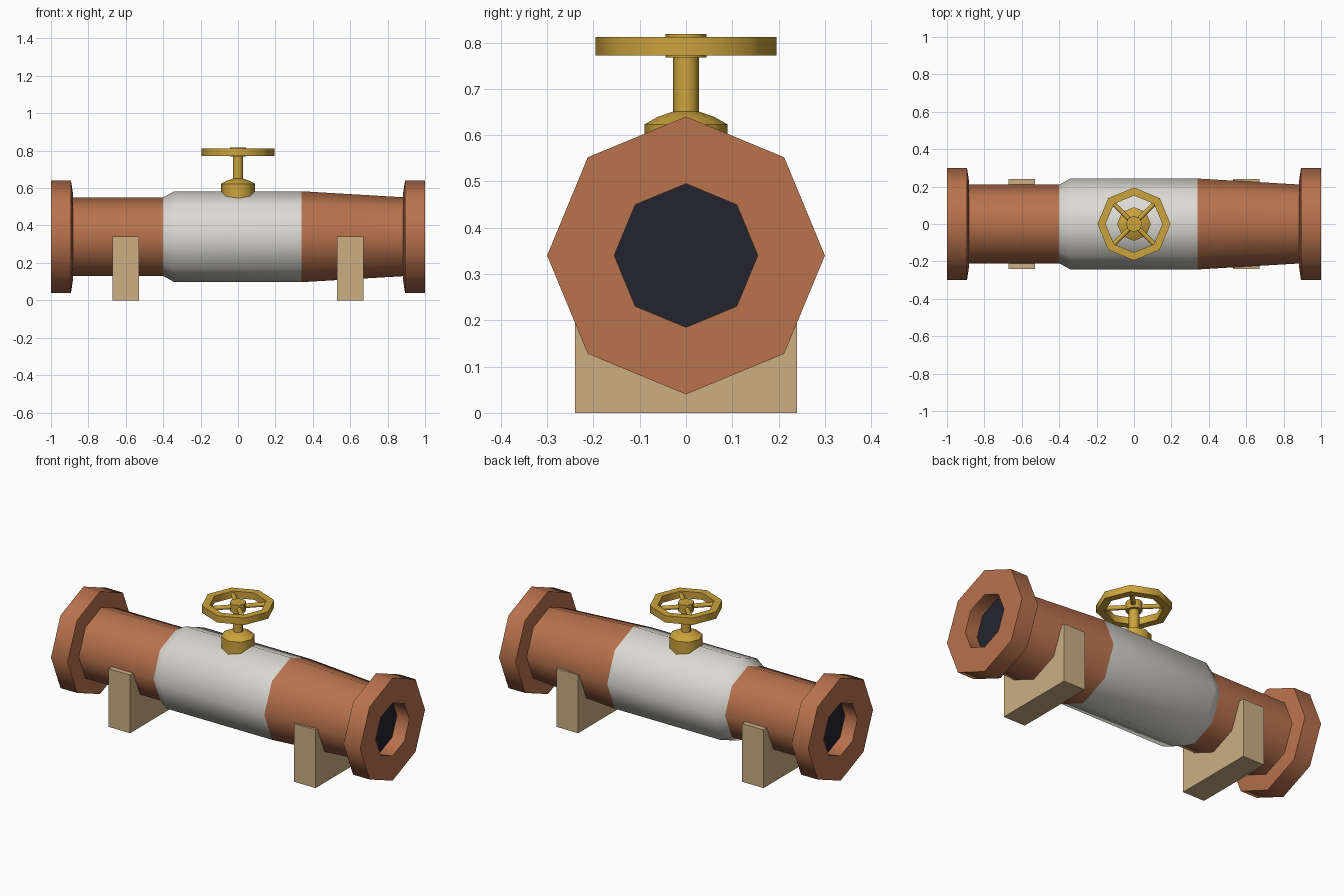
import bpy
import bmesh
from math import radians, sin, cos, pi
from mathutils import Matrix, Vector

cube = bpy.data.objects.get("Cube")
if cube:
    bpy.data.objects.remove(cube)

SIDES = 8
AXIS_Z = 0.34


def material(name, rgb):
    lin = [((c / 255 + 0.055) / 1.055) ** 2.4 for c in rgb] + [1.0]
    mat = bpy.data.materials.new(name)
    mat.use_nodes = True
    mat.diffuse_color = lin
    mat.node_tree.nodes["Principled BSDF"].inputs["Base Color"].default_value = lin
    return mat


copper = material("copper", (184, 114, 77))
white = material("off white", (219, 217, 208))
brass = material("brass", (204, 164, 61))
tan = material("tan", (204, 175, 132))
dark = material("dark bore", (35, 36, 46))


def finish(name, bm, mat):
    bmesh.ops.recalc_face_normals(bm, faces=bm.faces)
    mesh = bpy.data.meshes.new(name)
    bm.to_mesh(mesh)
    bm.free()
    mesh.materials.append(mat)
    mesh.shade_smooth()
    mesh.set_sharp_from_angle(angle=radians(50))
    obj = bpy.data.objects.new(name, mesh)
    bpy.context.collection.objects.link(obj)
    return obj


def lathe(name, profile, mat, along_x=False, closed=False):
    """Spin (position, radius) pairs about z, or about the pipe axis."""
    bm = bmesh.new()
    rings = []
    for h, r in profile:
        ring = []
        for i in range(SIDES):
            a = 2 * pi * i / SIDES
            u, v = r * cos(a), r * sin(a)
            co = (h, u, v + AXIS_Z) if along_x else (u, v, h)
            ring.append(bm.verts.new(co))
        rings.append(ring)
    pairs = list(zip(rings, rings[1:]))
    if closed:
        pairs.append((rings[-1], rings[0]))
    else:
        bm.faces.new(rings[0])
        bm.faces.new(rings[-1])
    for a, b in pairs:
        for i in range(SIDES):
            j = (i + 1) % SIDES
            bm.faces.new((a[i], a[j], b[j], b[i]))
    return finish(name, bm, mat)


def box(name, center, size, mat):
    bm = bmesh.new()
    bmesh.ops.create_cube(bm, size=1.0)
    bmesh.ops.scale(bm, vec=size, verts=bm.verts)
    bmesh.ops.translate(bm, vec=center, verts=bm.verts)
    return finish(name, bm, mat)


# Pipe run: straight pipe, valve body with a shoulder, tapered pipe
lathe("straight_pipe", [(-0.90, 0.21), (-0.40, 0.21)], copper, True)
lathe("valve_body", [(-0.40, 0.21), (-0.34, 0.243), (0.34, 0.243)], white, True)
lathe("tapered_pipe", [(0.34, 0.243), (0.90, 0.21)], copper, True)

# Flanges with a recessed bore, and one support block under each pipe
for side, s in (("right", -1), ("left", 1)):
    ring = [(1.0, 0.155), (1.0, 0.30), (0.893, 0.30),
            (0.883, 0.235), (0.883, 0.155)]
    lathe(side + "_flange", [(s * x, r) for x, r in ring], copper, True, closed=True)
    lathe(side + "_bore", [(s * 0.915, 0.156), (s * 0.92, 0.156)], dark, True)
    box(side + "_support", (s * 0.60, 0, AXIS_Z / 2), (0.14, 0.48, AXIS_Z), tan)

# Bonnet and stem
lathe("bonnet", [(0.50, 0.09), (0.623, 0.09), (0.64, 0.06), (0.651, 0.027)], brass)
lathe("stem", [(0.64, 0.028), (0.78, 0.028)], brass)

# Handwheel: hub, octagonal rim and four diagonal spokes
lathe("wheel_hub", [(0.768, 0.044), (0.818, 0.044)], brass)
lathe("wheel_rim", [(0.772, 0.152), (0.772, 0.195), (0.812, 0.195), (0.812, 0.152)],
      brass, closed=True)
bm = bmesh.new()
for k in range(4):
    turn = Matrix.Rotation(pi / 4 + k * pi / 2, 4, "Z")
    place = (Matrix.Translation(Vector((0, 0, 0.792))) @ turn
             @ Matrix.Translation(Vector((0.095, 0, 0)))
             @ Matrix.Rotation(pi / 2, 4, "Y"))
    bmesh.ops.create_cone(bm, cap_ends=True, segments=SIDES, radius1=0.013,
                          radius2=0.013, depth=0.13, matrix=place)
finish("wheel_spokes", bm, brass)
